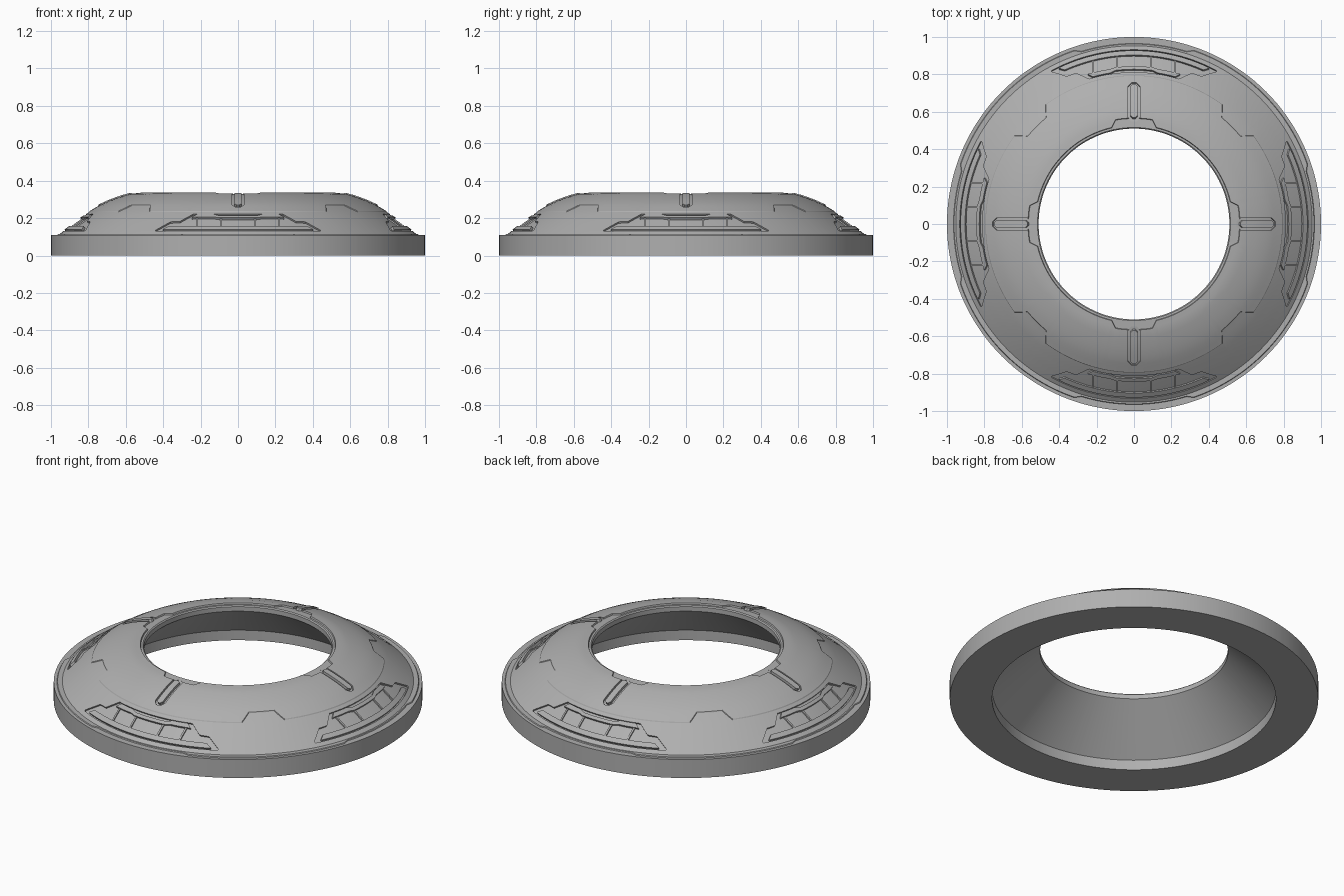
import bpy, bmesh
from math import sin, cos, radians, sqrt

if "Cube" in bpy.data.objects:
    bpy.data.objects.remove(bpy.data.objects["Cube"])

# Dome cross-section: radius, height
DOME = [(.50, .332), (.53, .332), (.58, .326), (.63, .311), (.68, .293), (.73, .271),
        (.80, .230), (.87, .179), (.955, .114), (1.0, .078)]

# Dark grey for every part
GREY = bpy.data.materials.new("dark_grey")
GREY.diffuse_color = (.43, .43, .43, 1)
GREY.use_nodes = True
GREY.node_tree.nodes["Principled BSDF"].inputs["Base Color"].default_value = GREY.diffuse_color


def interp(pts, x):
    if x <= pts[0][0]:
        return pts[0][1]
    for (a, u), (b, v) in zip(pts, pts[1:]):
        if x <= b:
            return u + (v - u) * (x - a) / (b - a)
    return pts[-1][1]


def finish(name, bm):
    bmesh.ops.recalc_face_normals(bm, faces=bm.faces)
    me = bpy.data.meshes.new(name)
    bm.to_mesh(me)
    bm.free()
    me.materials.append(GREY)
    ob = bpy.data.objects.new(name, me)
    bpy.context.collection.objects.link(ob)
    return ob


def activate(ob):
    bpy.ops.object.select_all(action='DESELECT')
    ob.select_set(True)
    bpy.context.view_layer.objects.active = ob


def smooth(ob):
    activate(ob)
    bpy.ops.object.shade_smooth_by_angle(angle=radians(25))


def section(deg):
    """Closed ring cross-section, with seams that jog around the circle."""
    axis = abs((deg + 45) % 90 - 45)      # degrees from nearest axis
    diag = 45 - axis                      # degrees from nearest diagonal
    seam = interp([(5.5, .74), (8.5, .795)], diag)
    notch = interp([(10, .567), (13, .53)], axis)
    foot = interp([(17, .965), (19, .982)], axis)
    pts = [(.77, 0), (1, 0), (1, .11), (foot, .11), (foot - .003, .115), (.953, .115)]
    pts += [(r, interp(DOME, r)) for r in (.953 + (seam - .953) * i / 8 for i in range(1, 9))]
    top = seam - .003
    for i in range(11):
        r = top + (notch - top) * i / 10
        pts.append((r, interp(DOME, r) + .004))
    pts += [(notch - .003, interp(DOME, notch) - .004), (.516, .328), (.51, .322),
            (.51, .295), (.77, .06)]
    return pts


def ring_body():
    angles = {i * 2.5 for i in range(144)}
    for q in range(4):
        for d in (10, 13, 17, 19, 36.5, 39.5):
            angles |= {(q * 90 + d) % 360, (q * 90 - d) % 360}
    bm = bmesh.new()
    cols = []
    for d in sorted(angles):
        a = radians(d)
        cols.append([bm.verts.new((r * cos(a), r * sin(a), z)) for r, z in section(d)])
    n = len(cols[0])
    for i, c in enumerate(cols):
        e = cols[(i + 1) % len(cols)]
        for j in range(n):
            k = (j + 1) % n
            bm.faces.new((c[j], e[j], e[k], c[k]))
    return finish("ring_body", bm)


def plates(name, shapes, h0, h1):
    """Solid patches following the dome, repeated on all four sides.
    Each shape: (inner edge, outer edge), both lists of (x, radius)."""
    bm = bmesh.new()
    for q in range(4):
        for inner, outer in shapes:
            x0, x1 = inner[0][0], inner[-1][0]
            m = max(1, int((x1 - x0) / .03))
            xs = {round(x0 + (x1 - x0) * i / m, 4) for i in range(m + 1)}
            xs |= {round(p[0], 4) for p in inner + outer}
            rows = 4
            grids = []
            for h in (h0, h1):
                g = []
                for x in sorted(xs):
                    ri, ro = interp(inner, x), interp(outer, x)
                    col = []
                    for j in range(rows + 1):
                        r = ri + (ro - ri) * j / rows
                        rr = r + h * .5
                        px, py = x, -sqrt(rr * rr - x * x)
                        for _ in range(q):
                            px, py = -py, px
                        col.append(bm.verts.new((px, py, interp(DOME, r) + h * .85)))
                    g.append(col)
                grids.append(g)
            lo, hi = grids
            n = len(lo) - 1
            for g in grids:
                for i in range(n):
                    for j in range(rows):
                        bm.faces.new((g[i][j], g[i + 1][j], g[i + 1][j + 1], g[i][j + 1]))
            for i in range(n):
                for j in (0, rows):
                    bm.faces.new((lo[i][j], lo[i + 1][j], hi[i + 1][j], hi[i][j]))
            for j in range(rows):
                for i in (0, n):
                    bm.faces.new((lo[i][j], lo[i][j + 1], hi[i][j + 1], hi[i][j]))
    return finish(name, bm)


def sym(pts):
    """Mirror a right-hand edge about x = 0."""
    return [(-x, r) for x, r in reversed(pts)] + pts


def box(x0, x1, r0, r1):
    return ([(x0, r0), (x1, r0)], [(x0, r1), (x1, r1)])


def capsule(w, r0, r1):
    return (sym([(w * .4, r0), (w, r0 + w * .6)]), sym([(w * .4, r1), (w, r1 - w * .6)]))


body = ring_body()

# Stepped recesses on four sides and slots for the radial bars
recess = (sym([(.24, .812), (.31, .865), (.36, .868), (.44, .926)]), sym([(.44, .932)]))
for name, shape, depth in (("panel_cutter", recess, -.010),
                           ("slot_cutter", capsule(.032, .55, .755), -.006)):
    cutter = plates(name, [shape], depth, .04)
    cutter.hide_render = True
    cutter.hide_set(True)
    mod = body.modifiers.new(name, 'BOOLEAN')
    mod.operation = 'DIFFERENCE'
    mod.solver = 'EXACT'
    mod.object = cutter
    activate(body)
    bpy.ops.object.modifier_apply(modifier=name)
smooth(body)

# Raised bars pointing towards the hole
smooth(plates("radial_bars", [capsule(.018, .566, .744)], -.02, .009))

# Bars and ribs inside the recesses
lower_bar = (sym([(.37, .902), (.40, .922)]), sym([(.40, .926)]))
upper_bar = (sym([(.10, .826), (.13, .816), (.22, .816), (.245, .836)]),
             sym([(.10, .842), (.13, .836), (.245, .838)]))
smooth(plates("panel_bars", [lower_bar, upper_bar], -.025, .003))
ribs = [box(x - .005, x + .005, .838, .902) for x in (-.22, -.09, .09, .22)]
smooth(plates("panel_ribs", ribs, -.025, -.003))
